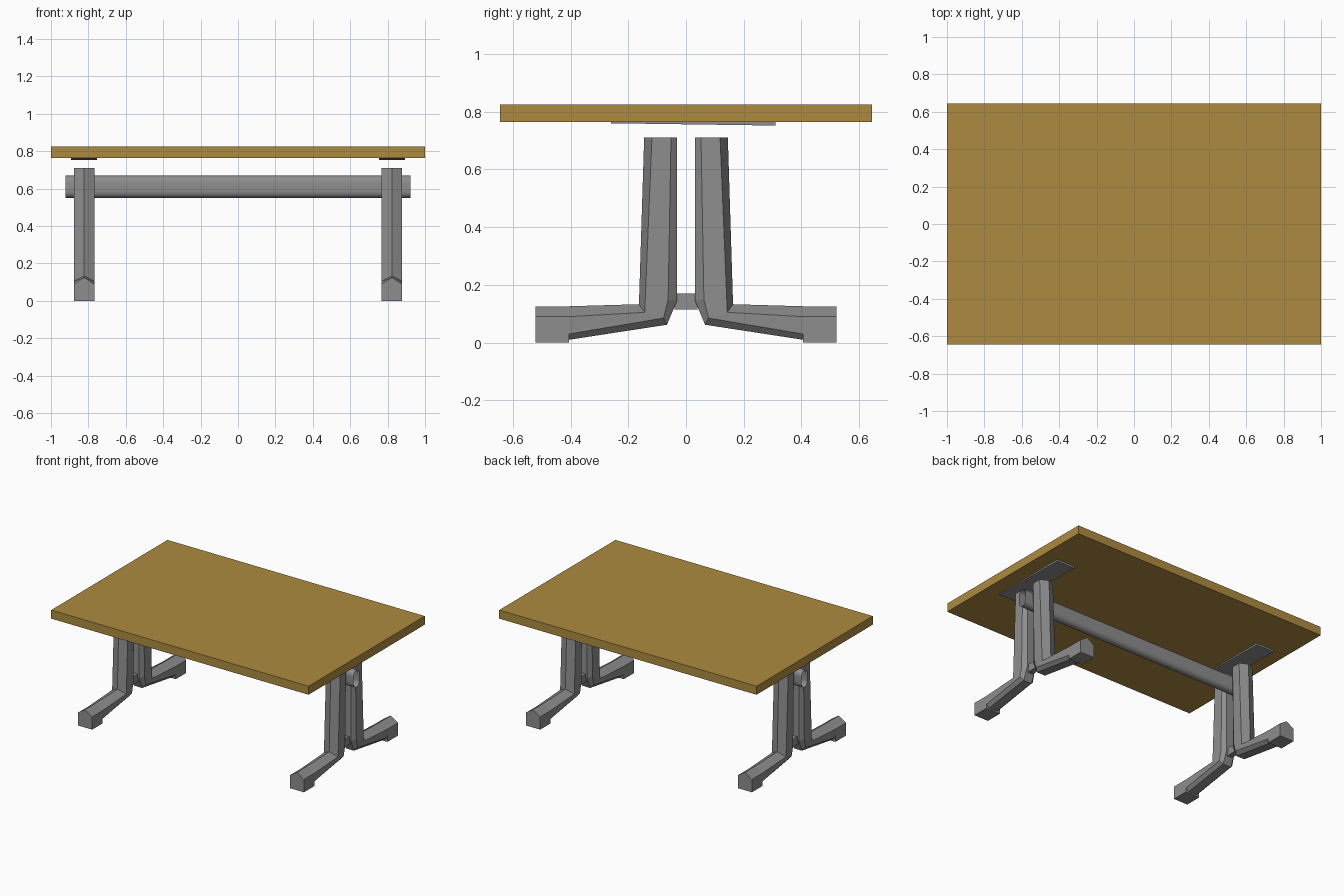
import bpy, bmesh, math

if "Cube" in bpy.data.objects:
    bpy.data.objects.remove(bpy.data.objects["Cube"])


def material(name, rgb):
    m = bpy.data.materials.new(name)
    m.diffuse_color = (*rgb, 1)
    m.use_nodes = True
    m.node_tree.nodes["Principled BSDF"].inputs["Base Color"].default_value = m.diffuse_color
    return m


WOOD = material("wood", (0.42, 0.26, 0.05))
METAL = material("grey_metal", (0.27, 0.27, 0.27))


def loft(name, sections, mat, capped=True):
    """Skin a list of closed sections (equal point counts) into one object."""
    bm = bmesh.new()
    rings = [[bm.verts.new(p) for p in s] for s in sections]
    for a, b in zip(rings, rings[1:]):
        for i in range(len(a)):
            j = (i + 1) % len(a)
            bm.faces.new((a[i], a[j], b[j], b[i]))
    if capped:
        bm.faces.new(rings[0])
        bm.faces.new(rings[-1])
    bmesh.ops.remove_doubles(bm, verts=bm.verts, dist=1e-5)
    bmesh.ops.recalc_face_normals(bm, faces=bm.faces)
    me = bpy.data.meshes.new(name)
    bm.to_mesh(me)
    bm.free()
    me.materials.append(mat)
    ob = bpy.data.objects.new(name, me)
    bpy.context.collection.objects.link(ob)
    return ob


def box(name, x0, x1, y0, y1, z0, z1, mat):
    ring = lambda x: [(x, y0, z0), (x, y1, z0), (x, y1, z1), (x, y0, z1)]
    return loft(name, [ring(x0), ring(x1)], mat)


# Table top
box("table_top", -1, 1, -0.645, 0.645, 0.765, 0.825, WOOD)

# Oval crossbar, an open tube
oval = []
for centre, start in ((0.637, 0), (0.583, math.pi)):
    for k in range(9):
        a = start + math.pi * k / 8
        oval.append((0.033 * math.cos(a), centre + 0.033 * math.sin(a)))
bar = loft("crossbar", [[(x, y, z) for y, z in oval] for x in (-0.922, 0.922)],
           METAL, capped=False)
bpy.context.view_layer.objects.active = bar
bar.select_set(True)
bpy.ops.object.shade_smooth_by_angle(angle=math.radians(40))

# Leg stations as (y, z): outer ridge, outer shoulder, inner shoulder, inner flat
STATIONS = [
    [(0.145, 0.71), (0.118, 0.71), (0.052, 0.71), (0.031, 0.71)],
    [(0.163, 0.133), (0.143, 0.105), (0.062, 0.15), (0.031, 0.145)],
    [(0.163, 0.133), (0.143, 0.105), (0.078, 0.085), (0.066, 0.062)],
    [(0.405, 0.126), (0.405, 0.09), (0.405, 0.03), (0.405, 0.01)],
]
HALF = (0.0, 0.055, 0.053, 0.032)


def leg_section(cx, sy, st):
    right = [(cx + h, sy * y, z) for h, (y, z) in zip(HALF, st)]
    left = [(cx - h, sy * y, z) for h, (y, z) in zip(HALF[1:], st[1:])]
    return right + left[::-1]


for side, sx in (("left", -1), ("right", 1)):
    cx = 0.823 * sx
    for end, sy in (("front", -1), ("back", 1)):
        # Bent leg with post and arm
        loft(f"{side}_{end}_leg", [leg_section(cx, sy, s) for s in STATIONS], METAL)
        # Foot pad at the arm's end
        pad = [(-0.055, 0), (0.055, 0), (0.055, 0.09), (0, 0.126), (-0.055, 0.09)]
        loft(f"{side}_{end}_foot",
             [[(cx + x, sy * y, z) for x, z in pad] for y in (0.405, 0.522)], METAL)
    # Small link between the two legs
    box(f"{side}_leg_link", cx - 0.02, cx + 0.02, -0.04, 0.04, 0.115, 0.17, METAL)
    # Thin mounting plate under the top, slightly tilted
    loft(f"{side}_mounting_plate",
         [[(cx - 0.07, y, z), (cx + 0.07, y, z), (cx + 0.07, y, 0.766), (cx - 0.07, y, 0.766)]
          for y, z in ((-0.26, 0.760), (0.31, 0.752))], METAL)
